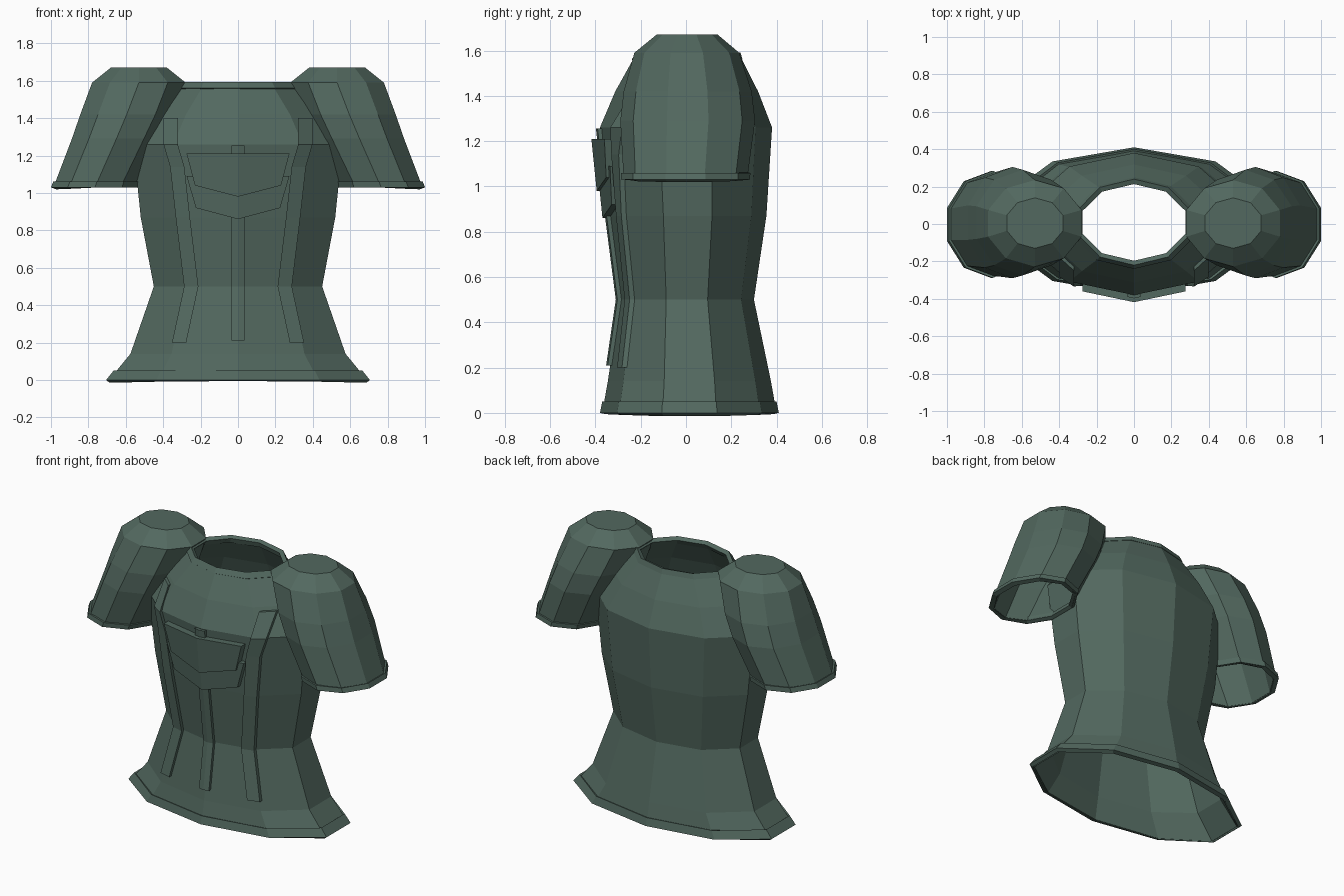
import bpy, bmesh
from math import cos, sin, radians

if "Cube" in bpy.data.objects:
    bpy.data.objects.remove(bpy.data.objects["Cube"])

mat = bpy.data.materials.new("green_cloth")
mat.diffuse_color = (0.085, 0.14, 0.115, 1)
mat.use_nodes = True
mat.node_tree.nodes["Principled BSDF"].inputs["Base Color"].default_value = mat.diffuse_color
C18 = cos(radians(18))


def make(name, verts, faces):
    me = bpy.data.meshes.new(name)
    me.from_pydata(verts, [], faces)
    me.materials.append(mat)
    ob = bpy.data.objects.new(name, me)
    bpy.context.collection.objects.link(ob)
    return ob


def ring(z, cx, hw, yf, yb):
    """Ten-sided ring with corners on the front and back centre lines."""
    return [(cx + hw / C18 * cos(radians(18 + 36 * i)),
             (yf + yb) / 2 + (yb - yf) / 2 * sin(radians(18 + 36 * i)), z) for i in range(10)]


def shell(name, rings, thick, cap=False):
    """Loft rings from bottom to top and thicken inwards."""
    verts = [p for r in rings for p in ring(*r)]
    faces = [(k * 10 + i, k * 10 + (i + 1) % 10, k * 10 + 10 + (i + 1) % 10, k * 10 + 10 + i)
             for k in range(len(rings) - 1) for i in range(10)]
    if cap:
        faces.append(tuple(range(len(verts) - 10, len(verts))))
    ob = make(name, verts, faces)
    m = ob.modifiers.new("thickness", 'SOLIDIFY')
    m.thickness, m.offset = thick, -1
    return ob


# Torso: z, centre x, half width, front y, back y
body = [(0, 0, 0.69, -0.37, 0.40), (0.14, 0, 0.575, -0.345, 0.375),
        (0.5, 0, 0.45, -0.292, 0.30), (0.87, 0, 0.52, -0.34, 0.355),
        (1.26, 0, 0.56, -0.38, 0.38), (1.42, 0, 0.45, -0.312, 0.318),
        (1.585, 0, 0.29, -0.22, 0.235)]
shell("torso", body, 0.02)
shell("hem_band", [(0, 0, 0.705, -0.38, 0.41), (0.05, 0, 0.665, -0.37, 0.40)], 0.025)
shell("collar", [(1.56, 0, 0.32, -0.24, 0.25), (1.592, 0, 0.295, -0.22, 0.24)], 0.028)

# Sleeves with cuffs
for side, tag in ((-1, "left"), (1, "right")):
    shell(tag + "_sleeve", [
        (1.03, side * 0.765, 0.222, -0.275, 0.27), (1.29, side * 0.65, 0.238, -0.29, 0.305),
        (1.42, side * 0.595, 0.248, -0.275, 0.29), (1.59, side * 0.53, 0.25, -0.228, 0.235),
        (1.67, side * 0.53, 0.15, -0.13, 0.14)], 0.02, cap=True)
    shell(tag + "_cuff", [(1.03, side * 0.765, 0.235, -0.288, 0.283),
                          (1.06, side * 0.755, 0.233, -0.288, 0.284)], 0.03)


def front_y(x, z):
    """Front surface of the torso at x, z."""
    for a, b in zip(body, body[1:]):
        if z <= b[0]:
            break
    t = (z - a[0]) / (b[0] - a[0])
    _, _, hw, yf, yb = [p + (q - p) * t for p, q in zip(a, b)]
    pts = [p[:2] for p in ring(z, 0, hw, yf, yb)]
    x = abs(x)
    for p, q in ((pts[7], pts[8]), (pts[8], pts[9])):
        if x <= q[0]:
            break
    return p[1] + (q[1] - p[1]) * (x - p[0]) / (q[0] - p[0])


def panel(name, rows, height):
    """Raised trim: a grid of (x, z) points laid over the chest."""
    bm = bmesh.new()
    grid = [[bm.verts.new((x, front_y(x, z) - height, z)) for x, z in r] for r in rows]
    for r, s in zip(grid, grid[1:]):
        for i in range(len(r) - 1):
            bm.faces.new((r[i], r[i + 1], s[i + 1], s[i]))
    ext = bmesh.ops.extrude_face_region(bm, geom=bm.faces[:], use_keep_orig=True)
    for v in ext["geom"]:
        if isinstance(v, bmesh.types.BMVert):
            v.co.y += height + 0.01
    bmesh.ops.recalc_face_normals(bm, faces=bm.faces[:])
    ob = make(name, [], [])
    bm.to_mesh(ob.data)
    bm.free()


# Side straps following the torso seams
strap = [(0.2, 0.315), (0.5, 0.25), (0.87, 0.295), (1.14, 0.325), (1.26, 0.36), (1.4, 0.36)]
for side, tag in ((-1, "left"), (1, "right")):
    panel(tag + "_strap", [[(side * (x - 0.038), z), (side * (x + 0.038), z)]
                           for z, x in strap], 0.022)

# Centre placket
panel("placket", [[(-0.035, z), (0, z), (0.035, z)] for z in (0.21, 0.5, 0.87, 1.255)], 0.018)

# Chest pocket and its flap
panel("pocket", [[(-0.275, 1.09), (0, 1.09), (0.275, 1.09)],
                 [(-0.225, 0.92), (0, 0.86), (0.225, 0.92)]], 0.03)
panel("pocket_flap", [[(-0.275, 1.21), (0, 1.21), (0.275, 1.21)],
                      [(-0.23, 1.04), (0, 0.98), (0.23, 1.04)]], 0.043)
